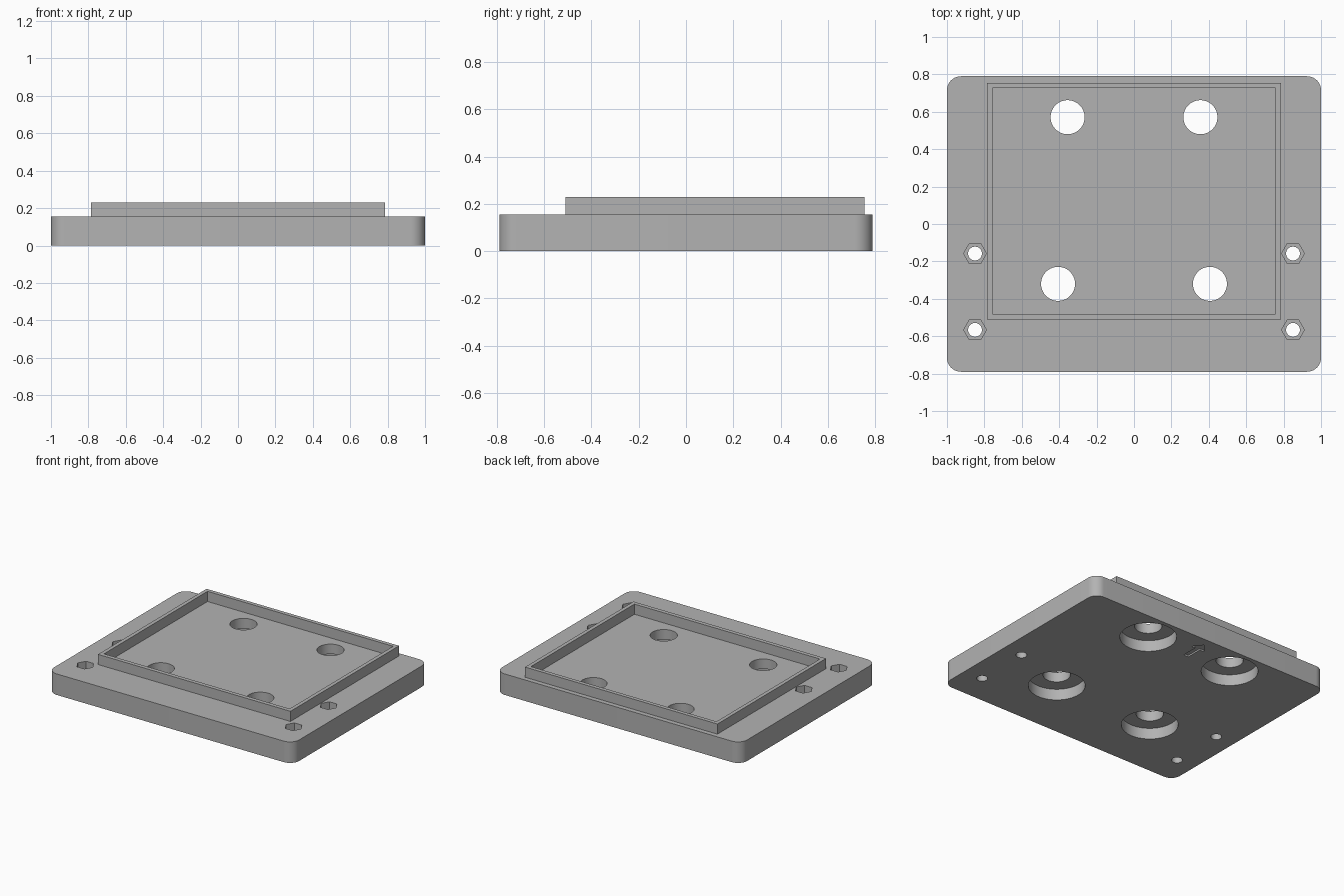
import bpy
import bmesh
from math import cos, sin, pi, radians

cube = bpy.data.objects.get("Cube")
if cube:
    bpy.data.objects.remove(cube, do_unlink=True)

PLATE_TOP, RIM_TOP = 0.155, 0.23
HALF_X, HALF_Y, CORNER = 1.0, 0.79, 0.075

grey = bpy.data.materials.new("plain grey")
grey.use_nodes = True
grey.diffuse_color = (0.45, 0.45, 0.45, 1)
grey.node_tree.nodes["Principled BSDF"].inputs["Base Color"].default_value = grey.diffuse_color


def prism(name, outline, z0, z1):
    """Extrude a counter-clockwise outline from z0 to z1."""
    bm = bmesh.new()
    face = bm.faces.new([bm.verts.new((x, y, z0)) for x, y in outline])
    top = bmesh.ops.extrude_face_region(bm, geom=[face])["geom"]
    moved = [v for v in top if isinstance(v, bmesh.types.BMVert)]
    bmesh.ops.translate(bm, verts=moved, vec=(0, 0, z1 - z0))
    bmesh.ops.recalc_face_normals(bm, faces=bm.faces)
    mesh = bpy.data.meshes.new(name)
    bm.to_mesh(mesh)
    bm.free()
    mesh.materials.append(grey)
    obj = bpy.data.objects.new(name, mesh)
    bpy.context.collection.objects.link(obj)
    return obj


def ring(x, y, radius, sides):
    return [(x + radius * cos(2 * pi * i / sides), y + radius * sin(2 * pi * i / sides))
            for i in range(sides)]


def rectangle(x, y0, y1):
    return [(-x, y0), (x, y0), (x, y1), (-x, y1)]


def combine(target, tool, operation):
    """Apply a boolean and remove the tool."""
    tool.hide_render = True
    mod = target.modifiers.new(operation.lower(), "BOOLEAN")
    mod.operation, mod.solver, mod.object = operation, "EXACT", tool
    bpy.context.view_layer.objects.active = target
    bpy.ops.object.modifier_apply(modifier=mod.name)
    bpy.data.objects.remove(tool, do_unlink=True)


# Base plate with rounded vertical corners
outline = []
for quarter, (sx, sy) in enumerate([(1, 1), (-1, 1), (-1, -1), (1, -1)]):
    for step in range(13):
        a = pi / 2 * (quarter + step / 12)
        outline.append((sx * (HALF_X - CORNER) + CORNER * cos(a),
                        sy * (HALF_Y - CORNER) + CORNER * sin(a)))
plate = prism("base_plate", outline, 0, PLATE_TOP)

# Raised rectangular rim, merged with the plate
rim = prism("rim", rectangle(0.785, -0.51, 0.755), 0.1, RIM_TOP)
combine(plate, rim, "UNION")
combine(plate, prism("rim_opening", rectangle(0.757, -0.48, 0.726), PLATE_TOP, 0.4), "DIFFERENCE")

for side in (-1, 1):
    # Large holes, counterbored from below
    for x, y in ((0.355, 0.571), (0.406, -0.32)):
        combine(plate, prism("hole", ring(side * x, y, 0.091, 64), -0.1, 0.3), "DIFFERENCE")
        combine(plate, prism("counterbore", ring(side * x, y, 0.19, 64), -0.1, 0.082), "DIFFERENCE")
    # Small bolt holes with hexagonal nut pockets from above
    for y in (-0.158, -0.566):
        combine(plate, prism("bolt_hole", ring(side * 0.85, y, 0.037, 32), -0.1, 0.3), "DIFFERENCE")
        combine(plate, prism("nut_pocket", ring(side * 0.85, y, 0.061, 6), 0.075, 0.3), "DIFFERENCE")

# Engraved direction arrow underneath, pointing to the back
half = [(0.02, 0.54), (0.02, 0.66), (0.055, 0.66), (0, 0.73)]
arrow = half + [(-x, y) for x, y in reversed(half[:-1])]
combine(plate, prism("arrow_engraving", arrow, -0.1, 0.012), "DIFFERENCE")

# Smooth round walls, crisp edges
bpy.ops.object.select_all(action="DESELECT")
plate.select_set(True)
bpy.context.view_layer.objects.active = plate
bpy.ops.object.shade_smooth_by_angle(angle=radians(30))
